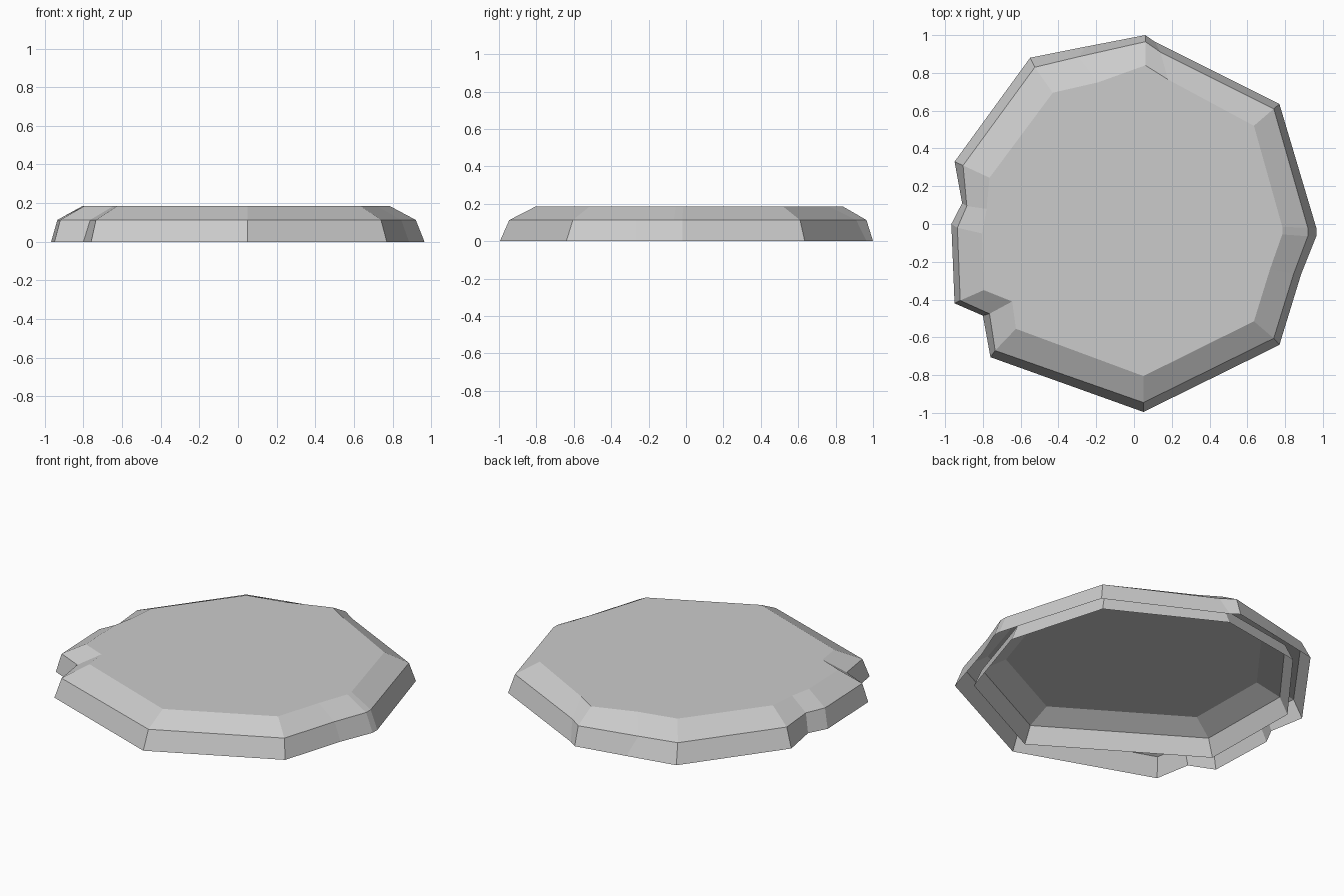
import bpy
import bmesh

if "Cube" in bpy.data.objects:
    bpy.data.objects.remove(bpy.data.objects["Cube"])


def shell(name, rings, heights):
    """Loft stacked outlines into a flat-shaded shell, capped on top and open below."""
    bm = bmesh.new()
    loops = [[bm.verts.new((x, y, z)) for x, y in ring] for ring, z in zip(rings, heights)]
    n = len(loops[0])
    for low, high in zip(loops, loops[1:]):
        for i in range(n):
            j = (i + 1) % n
            bm.faces.new((low[i], low[j], high[j], high[i]))
    cap = bm.faces.new(loops[-1])
    bmesh.ops.triangulate(bm, faces=[cap])
    mesh = bpy.data.meshes.new(name)
    bm.to_mesh(mesh)
    bm.free()
    obj = bpy.data.objects.new(name, mesh)
    bpy.context.collection.objects.link(obj)
    return obj


# Chipped stone slab: foot, shoulder and top outlines, counter-clockwise
foot = [(.06, 1), (-.25, .94), (-.55, .88), (-.95, .33), (-.91, .11), (-.967, 0),
        (-.95, -.42), (-.80, -.485), (-.76, -.705), (.05, -.995), (.77, -.64),
        (.885, -.265), (.965, -.065), (.965, -.02), (.77, .635), (.11, .965)]
shoulder = [(.06, .965), (-.295, .885), (-.525, .83), (-.905, .31), (-.885, .095), (-.935, -.02),
            (-.92, -.405), (-.765, -.475), (-.735, -.67), (.05, -.945), (.74, -.605),
            (.845, -.265), (.92, -.065), (.92, -.02), (.74, .61), (.14, .91)]
top = [(.06, .84), (-.19, .75), (-.43, .695), (-.765, .245), (-.78, .08), (-.805, -.05),
       (-.795, -.35), (-.645, -.41), (-.625, -.555), (.05, -.805), (.635, -.515),
       (.72, -.24), (.785, -.055), (.785, -.015), (.635, .52), (.18, .765)]
shell("stone_slab", [foot, shoulder, top], [0, .113, .185])

# Plain eight-sided lining seen through the open underside
lining = [(.05, .89), (-.49, .80), (-.86, .31), (-.85, -.33),
          (.05, -.89), (.69, -.57), (.86, -.04), (.69, .55)]
rings = [[(x * s, y * s) for x, y in lining] for s in (1, .95, .80)]
shell("inner_lining", rings, [0, .103, .17])
